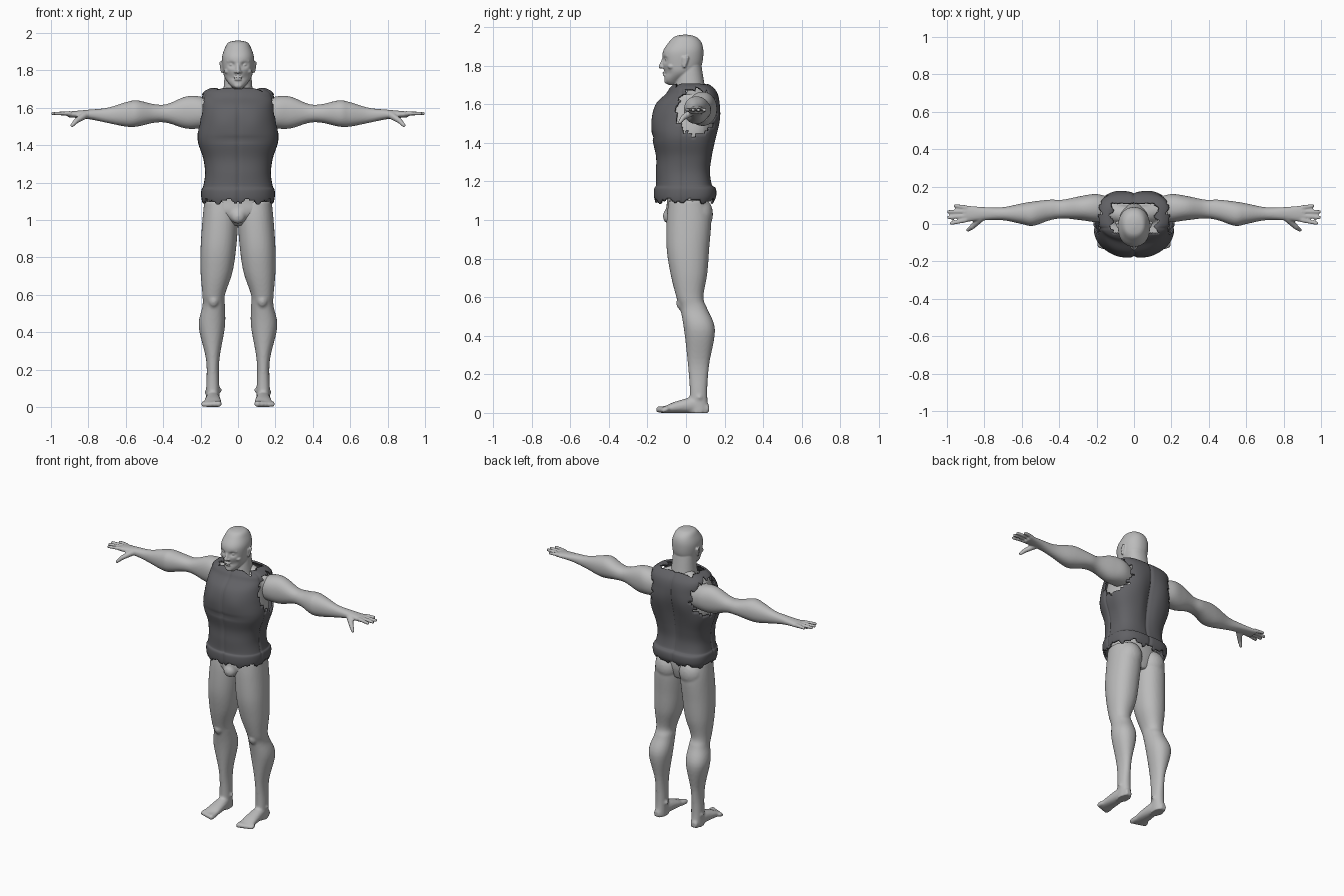
import bpy, bmesh
from math import sin, cos, pi, exp, atan2
from mathutils import Vector, Matrix

cube = bpy.data.objects.get("Cube")
if cube:
    bpy.data.objects.remove(cube)


def material(name, red, green, blue):
    colour = (red, green, blue, 1)
    mat = bpy.data.materials.new(name)
    mat.use_nodes = True
    mat.diffuse_color = colour
    mat.node_tree.nodes["Principled BSDF"].inputs["Base Color"].default_value = colour
    return mat


skin = material("skin grey", .5, .5, .5)
cloth = material("vest charcoal", .12, .12, .13)


def bump(value, centre, width):
    return exp(-((value - centre) / width) ** 2)


def resample(rows, steps):
    """Smooth a list of section rows with a Catmull-Rom curve."""
    rows = [Vector(row) for row in rows]
    padded = [rows[0], *rows, rows[-1]]
    result = []
    for before, start, end, after in zip(padded, padded[1:], padded[2:], padded[3:]):
        leaving, arriving = (end - before) / 2, (after - start) / 2
        for k in range(steps):
            t = k / steps
            ease = t * t * (3 - 2 * t)
            result.append(start.lerp(end, ease) + leaving * t * (1 - t) ** 2
                          - arriving * t * t * (1 - t))
    return result + [rows[-1]]


def even(rows):
    """Turn (height, half width, front, back) into a section centred on x."""
    return [(height, -half, half, front, back) for height, half, front, back in rows]


def loft(bm, axis, rows, sides=40, steps=6, front=2.2, back=2.2, warp=None, caps=True):
    """Skin superellipse sections; a row is the place on the axis, then low and high limits."""
    rings = []
    for place, low_a, high_a, low_b, high_b in resample(rows, steps):
        ring = []
        for k in range(sides):
            angle = 2 * pi * k / sides
            u, v = cos(angle), sin(angle)
            power = back if v > 0 else front
            reach = (abs(u) ** power + abs(v) ** power) ** (-1 / power)
            a = (low_a + high_a + (high_a - low_a) * reach * u) / 2
            b = (low_b + high_b + (high_b - low_b) * reach * v) / 2
            point = Vector({"x": (place, a, b), "y": (a, place, b), "z": (a, b, place)}[axis])
            if warp:
                warp(point)
            ring.append(bm.verts.new(point))
        rings.append(ring)
    for lower, upper in zip(rings, rings[1:]):
        for k in range(sides):
            bm.faces.new((lower[k - 1], lower[k], upper[k], upper[k - 1]))
    if caps:
        bm.faces.new(rings[0])
        bm.faces.new(rings[-1])


def blob(bm, centre, radii):
    place = Matrix.Translation(centre) @ Matrix.Diagonal((*radii, 1))
    bmesh.ops.create_icosphere(bm, subdivisions=3, radius=1, matrix=place)


def limb(bm, start, end, thick, thin, count=10):
    """A tapering capsule made of overlapping beads."""
    for k in range(count):
        t = k / (count - 1)
        radius = thick + (thin - thick) * t
        blob(bm, Vector(start).lerp(Vector(end), t), (radius, radius, radius))


def finish(bm, name, mat, height=0, side=1, voxel=None):
    bmesh.ops.scale(bm, vec=(side, 1, 1), verts=bm.verts)
    bmesh.ops.recalc_face_normals(bm, faces=bm.faces)
    for face in bm.faces:
        face.smooth = True
    mesh = bpy.data.meshes.new(name)
    bm.to_mesh(mesh)
    bm.free()
    mesh.materials.append(mat)
    obj = bpy.data.objects.new(name, mesh)
    obj.location.z = height
    bpy.context.collection.objects.link(obj)
    if voxel:  # fuse the overlapping pieces into one soft surface
        fuse = obj.modifiers.new("fuse", "REMESH")
        fuse.mode = "VOXEL"
        fuse.voxel_size = voxel
        fuse.use_smooth_shade = True
        soften = obj.modifiers.new("soften", "SMOOTH")
        soften.factor = .5
        soften.iterations = 2
    return obj


# Vest: a draped shell with torn armholes, collar and hem, measured from the hip
HIP = 1.1
VEST = [(-.02, .18, -.15, .13), (.02, .19, -.16, .15), (.06, .19, -.16, .15),
        (.08, .18, -.15, .13), (.15, .17, -.15, .12), (.23, .18, -.15, .13),
        (.33, .21, -.17, .15), (.43, .2, -.17, .17), (.5, .19, -.15, .17),
        (.55, .19, -.1, .16), (.58, .18, -.08, .14), (.6, .14, -.06, .11), (.59, .1, -.06, .1)]


def drape(p):
    p.y *= 1 - .05 * bump(p.x, 0, .01)  # front and back seams
    if p.y < 0:
        p.y -= .006 * bump(abs(p.x), .09, .06) * bump(p.z, .42, .06)
        p.y += .007 * bump(p.x, 0, .14) * bump(p.z, .33, .01)
    else:
        p.y -= .016 * bump(p.x, 0, .04) * bump(p.z, .32, .18)
        p.y += .005 * bump(abs(p.x), .1, .05) * bump(p.z, .4, .08)
    if abs(p.x) > .1:
        p.x *= 1 - .03 * bump(p.y, -.02, .007)  # side seams


def torn(face):
    x, y, z = face.calc_center_median()
    across, up = (y - .05) / .1, (z - .46) / .12
    notch = atan2(up, across) * 6 / pi % 1
    armhole = abs(x) > .1 and Vector((across, up)).length < .9 + .2 * notch
    angle = atan2(y, x)
    hem = z < .01 * (sin(angle * 9) + sin(angle * 23) / 2)
    collar = z > .58 and abs(x) < .12 + .01 * sin(angle * 14) and abs(y - .03) < .08
    return armhole or hem or collar


bm = bmesh.new()
loft(bm, "z", even(VEST), sides=160, front=2.3, back=3.2, warp=drape, caps=False)
bmesh.ops.delete(bm, geom=[face for face in bm.faces if torn(face)], context="FACES")
vest = finish(bm, "vest", cloth, HIP)
cloth_layer = vest.modifiers.new("thickness", "SOLIDIFY")
cloth_layer.thickness = .012
cloth_layer.offset = 0

# Torso, pelvis and shoulder slopes
inset = .02
CHEST = [(z, half - inset, front + inset, back - inset) for z, half, front, back in VEST[4:10]]
PELVIS = [(-.13, .09, -.06, .09), (-.06, .17, -.1, .11), (.02, .16, -.1, .11), CHEST[0]]
bm = bmesh.new()
loft(bm, "z", even(CHEST), back=3.2)
loft(bm, "z", even(PELVIS))
blob(bm, (0, -.09, -.08), (.04, .03, .04))
for s in (1, -1):
    limb(bm, (s * .05, .05, .56), (s * .15, .07, .5), .05, .06)
finish(bm, "torso", skin, HIP, voxel=.01)

# Head with neck, face and ears, measured from the chin
CHIN = 1.7
SKULL = [(0, .02, -.09, -.04), (.02, .04, -.11, -.02), (.06, .07, -.11, .04),
         (.1, .08, -.12, .08), (.17, .085, -.12, .09), (.22, .07, -.09, .08),
         (.25, .05, -.06, .05), (.26, .01, -.02, .01)]
NECK = [(-.1, .1, -.06, .12), (-.02, .08, -.06, .1), (.1, .07, -.04, .08)]


def sculpt(p):
    if p.y < -.05:
        sockets = .015 * bump(abs(p.x), .035, .018) * bump(p.z, .13, .014)
        mouth = .006 * bump(p.x, 0, .025) * bump(p.z, .058, .005)
        cheeks = .006 * bump(abs(p.x), .05, .02) * bump(p.z, .07, .025)
        p.y += sockets + mouth + cheeks


bm = bmesh.new()
loft(bm, "z", even(SKULL), sides=120, steps=12, warp=sculpt)
loft(bm, "z", even(NECK))
limb(bm, (0, -.114, .135), (0, -.13, .095), .009, .012)
blob(bm, (0, -.113, .052), (.022, .009, .005))
blob(bm, (0, -.115, .064), (.024, .008, .004))
blob(bm, (0, -.1, .02), (.024, .013, .015))
for s in (1, -1):
    blob(bm, (s * .012, -.122, .093), (.009, .01, .008))
    blob(bm, (s * .034, -.096, .13), (.014, .014, .009))
    limb(bm, (s * .016, -.114, .15), (s * .055, -.096, .15), .008, .006)
    blob(bm, (s * .058, -.075, .095), (.016, .02, .014))
    limb(bm, (s * .085, -.008, .095), (s * .09, .006, .14), .008, .01)
    limb(bm, (s * .08, -.016, .105), (s * .085, -.012, .14), .008, .009)
finish(bm, "head", skin, CHIN, voxel=.0045)

# Limb sections: the arm is measured from its own axis, the leg from the ground
SHOULDER = 1.57
ARM = [(.12, .02, .14, -.07, .06), (.2, .01, .16, -.08, .09), (.28, .02, .15, -.08, .09),
       (.38, .03, .13, -.05, .05), (.45, .02, .13, -.05, .05), (.54, -.01, .12, -.07, .07),
       (.6, 0, .11, -.07, .06), (.7, .02, .09, -.05, .03), (.8, .02, .09, -.03, .02),
       (.91, .01, .1, -.02, .01)]
LEG = [(HIP, .01, .18, -.09, .11), (1, 0, .19, -.1, .13), (.85, .01, .2, -.1, .12),
       (.72, .03, .2, -.08, .11), (.6, .07, .19, -.05, .09), (.54, .07, .19, -.03, .11),
       (.43, .07, .21, -.01, .15), (.25, .1, .17, .01, .12), (.1, .1, .17, .02, .11),
       (0, .1, .17, .01, .12)]
FOOT = [(.12, .12, .16, 0, .04), (.05, .1, .17, 0, .08), (-.05, .09, .18, 0, .06),
        (-.12, .09, .19, 0, .03)]
FINGER_REACH = (.975, .99, .99, .955)

for side, s in (("left", 1), ("right", -1)):
    # Arm, palm, fingers and thumb
    bm = bmesh.new()
    loft(bm, "x", ARM)
    for i, reach in enumerate(FINGER_REACH):
        limb(bm, (.9, .02 + .023 * i, 0), (reach, .004 + .031 * i, 0), .012, .01)
    knuckle = (.865, -.015, -.04)
    limb(bm, (.82, .03, -.01), knuckle, .02, .014)
    limb(bm, knuckle, (.887, -.032, -.064), .014, .01)
    finish(bm, side + "_arm", skin, SHOULDER, s, voxel=.006)

    # Leg, buttock, kneecap, ankle, foot and toes
    bm = bmesh.new()
    loft(bm, "z", LEG)
    blob(bm, (.09, .07, 1.03), (.08, .07, .09))
    blob(bm, (.13, -.02, .57), (.03, .03, .04))
    limb(bm, (.1, .07, .09), (.165, .07, .08), .014, .014)
    loft(bm, "y", FOOT)
    for i in range(5):
        across, size = .104 + .02 * i, .017 - .001 * i
        limb(bm, (across, -.1, .02), (across, -.14 + .006 * i, size), size, size)
    finish(bm, side + "_leg", skin, side=s, voxel=.008)
